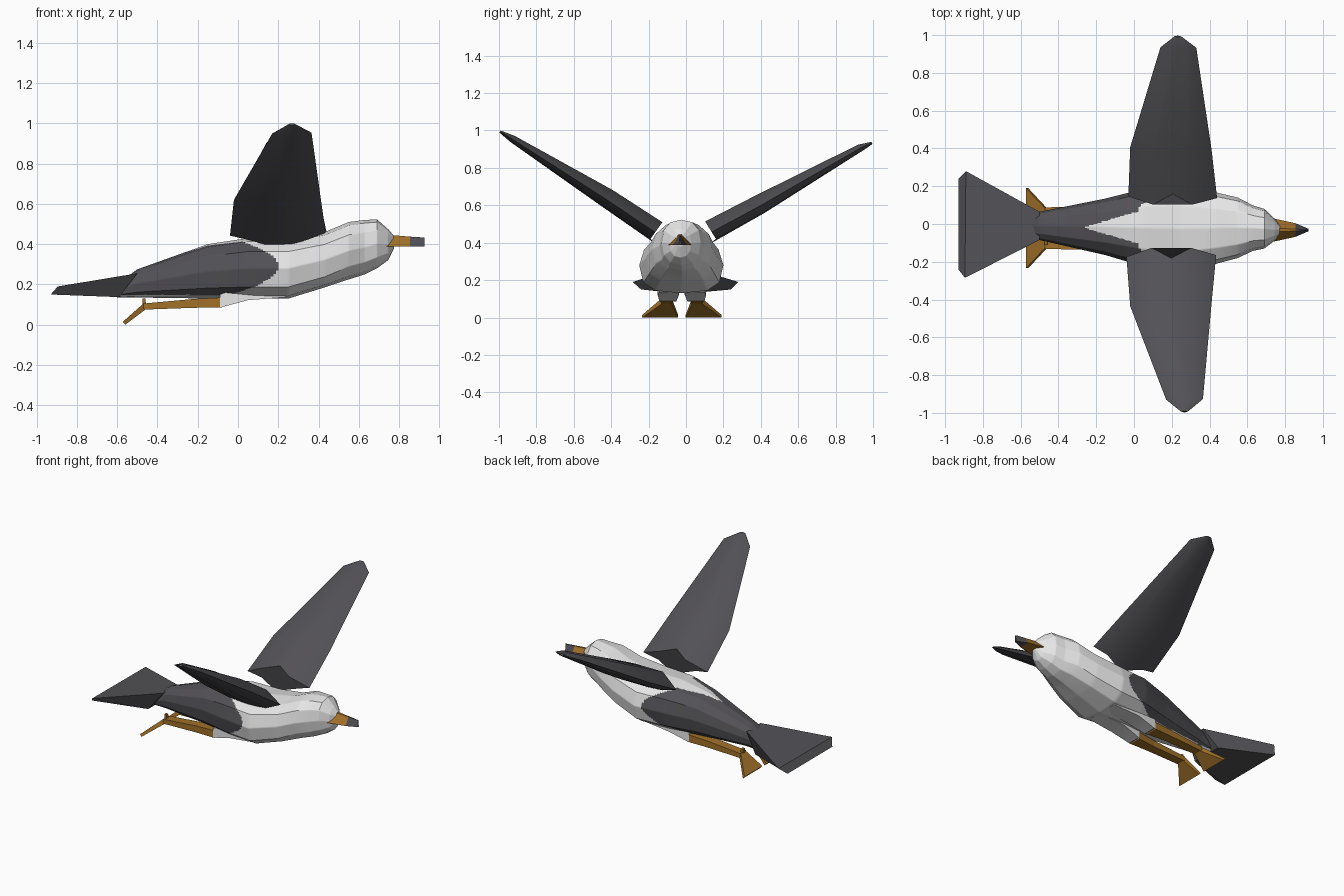
import bpy, bmesh, math
from mathutils import Vector

if "Cube" in bpy.data.objects:
    bpy.data.objects.remove(bpy.data.objects["Cube"])


def material(name, rgb):
    m = bpy.data.materials.new(name)
    m.diffuse_color = (*rgb, 1)
    m.use_nodes = True
    m.node_tree.nodes["Principled BSDF"].inputs["Base Color"].default_value = m.diffuse_color
    return m


WHITE = material("white plumage", (0.82, 0.82, 0.83))
GREY = material("dark grey plumage", (0.085, 0.082, 0.092))
ORANGE = material("orange skin", (0.36, 0.165, 0.022))


def finish(name, bm, mats, angle=None):
    bmesh.ops.recalc_face_normals(bm, faces=bm.faces)
    me = bpy.data.meshes.new(name)
    bm.to_mesh(me)
    bm.free()
    for m in mats:
        me.materials.append(m)
    ob = bpy.data.objects.new(name, me)
    bpy.context.collection.objects.link(ob)
    if angle:
        bpy.context.view_layer.objects.active = ob
        ob.select_set(True)
        bpy.ops.object.shade_smooth_by_angle(angle=math.radians(angle))
        ob.select_set(False)
    return ob


def loft(rings):
    """Skin closed rings of equal length and cap both ends."""
    bm = bmesh.new()
    vs = [[bm.verts.new(p) for p in r] for r in rings]
    n = len(vs[0])
    for a, b in zip(vs, vs[1:]):
        for i in range(n):
            bm.faces.new((a[i], a[(i + 1) % n], b[(i + 1) % n], b[i]))
    bm.faces.new(vs[0])
    bm.faces.new(vs[-1])
    return bm


# Body and head: x, bottom z, top z, half width, centre y
SECTIONS = [
    (-0.60, 0.135, 0.20, 0.060, -0.010),
    (-0.50, 0.135, 0.275, 0.075, -0.010),
    (-0.15, 0.13, 0.40, 0.150, -0.015),
    (0.05, 0.13, 0.43, 0.205, -0.020),
    (0.25, 0.13, 0.43, 0.225, -0.025),
    (0.43, 0.185, 0.46, 0.190, -0.022),
    (0.55, 0.225, 0.51, 0.160, -0.020),
    (0.63, 0.25, 0.52, 0.120, -0.022),
    (0.69, 0.28, 0.523, 0.105, -0.025),
    (0.745, 0.32, 0.475, 0.058, -0.030),
    (0.775, 0.38, 0.44, 0.018, -0.030),
]


def soft(v, e):
    return math.copysign(abs(v) ** e, v)


rings = []
for x, zb, zt, hw, yc in SECTIONS:
    ring = []
    for i in range(12):
        a = 2 * math.pi * i / 12
        e = 0.7 if i > 6 and x < 0.5 else 0.85    # fuller belly
        ring.append((x, yc + hw * soft(math.cos(a), e),
                     (zb + zt) / 2 + (zt - zb) / 2 * soft(math.sin(a), e)))
    rings.append(ring)
bm = loft(rings)
bmesh.ops.subdivide_edges(bm, edges=bm.edges[:], cuts=15, use_grid_fill=True)
# Grey flanks and rump, leaving a white wedge down the back
for f in bm.faces:
    c = f.calc_center_median()
    wedge = 0.29 * max(0, c.x + 0.27)
    flank = c.x < 0.2 - 12 * (c.z - 0.29) ** 2 and c.z > 0.148
    on_back = c.z > 0.27 and abs(c.y + 0.018) < wedge
    f.material_index = int(flank and not on_back)
finish("body", bm, [WHITE, GREY], 35)

# Tail fan: thick at the root, thin and wide at the end
finish("tail", loft([
    [(-0.50, -0.085, 0.255), (-0.50, 0.065, 0.255), (-0.59, 0.10, 0.137), (-0.59, -0.12, 0.137)],
    [(-0.895, -0.285, 0.19), (-0.89, 0.28, 0.19), (-0.93, 0.24, 0.15), (-0.93, -0.24, 0.15)],
]), [GREY])


# Wings: stations of y, z, trailing x, leading x, thickness
def wing(name, side, stations):
    slope = stations[-1][1] - stations[0][1]
    span = abs(stations[-1][0] - stations[0][0])
    out = Vector((0, side * span, slope)).normalized()
    up = Vector((0, -side * slope, span)).normalized()
    rings = []
    for k, (y, z, x0, x1, t) in enumerate(stations):
        root = 1 if k == 0 else 0

        def pt(f, h, shift=0):
            return Vector((x0 + (x1 - x0) * f, y, z)) + up * h + out * shift * root
        rings.append([pt(0, t * 0.25), pt(0.28, t), pt(0.5, t * 0.9, 0.06), pt(0.72, t),
                      pt(1, t * 0.4), pt(0.8, 0), pt(0.5, -0.005, -0.06), pt(0.2, 0)])
    finish(name, loft(rings), [GREY], 45)


wing("left_wing", 1, [(0.16, 0.42, -0.03, 0.44, 0.11), (0.42, 0.565, -0.02, 0.41, 0.10),
                      (0.94, 0.895, 0.14, 0.33, 0.035), (0.995, 0.932, 0.215, 0.25, 0.008)])
wing("right_wing", -1, [(-0.19, 0.42, -0.04, 0.435, 0.11), (-0.45, 0.60, -0.02, 0.41, 0.10),
                        (-0.935, 0.942, 0.17, 0.365, 0.035), (-0.995, 0.993, 0.25, 0.285, 0.008)])


# Beak: flat below, ridged on top, with a grey tip
def beak_ring(x, hw, top):
    return [(x, -0.032 - hw, 0.388), (x, -0.032 + hw, 0.388),
            (x, -0.032 + hw * 0.15, top), (x, -0.032 - hw * 0.15, top)]


finish("beak", loft([beak_ring(0.735, 0.062, 0.447), beak_ring(0.855, 0.036, 0.437)]), [ORANGE])
finish("beak_tip", loft([beak_ring(0.855, 0.036, 0.437), beak_ring(0.925, 0.006, 0.433)]), [GREY])

# Thighs, legs and webbed feet, mirrored about the body centre
for label, s in (("left", 1), ("right", -1)):
    def box(x, y0, y1, z0, z1, dx=0):
        m = -0.022
        return [(x, m + s * y0, z0), (x, m + s * y1, z0),
                (x + dx, m + s * y1, z1), (x + dx, m + s * y0, z1)]

    finish(label + "_thigh", loft([box(0.24, 0.02, 0.12, 0.137, 0.20),
                                   box(0.05, 0.015, 0.13, 0.122, 0.20),
                                   box(-0.09, 0.03, 0.12, 0.085, 0.15)]), [WHITE], 30)
    finish(label + "_leg", loft([box(-0.08, 0.035, 0.12, 0.086, 0.135),
                                 box(-0.22, 0.05, 0.115, 0.084, 0.128),
                                 box(-0.47, 0.05, 0.11, 0.075, 0.105)]), [ORANGE])
    finish(label + "_foot", loft([box(-0.46, 0.055, 0.105, 0.075, 0.105, -0.01),
                                  box(-0.56, 0.02, 0.212, 0.0, 0.014, -0.012)]), [ORANGE])
    finish(label + "_hind_claw", loft([box(-0.455, 0.07, 0.09, 0.09, 0.13, -0.005),
                                       box(-0.475, 0.07, 0.09, 0.09, 0.13)]), [ORANGE])
